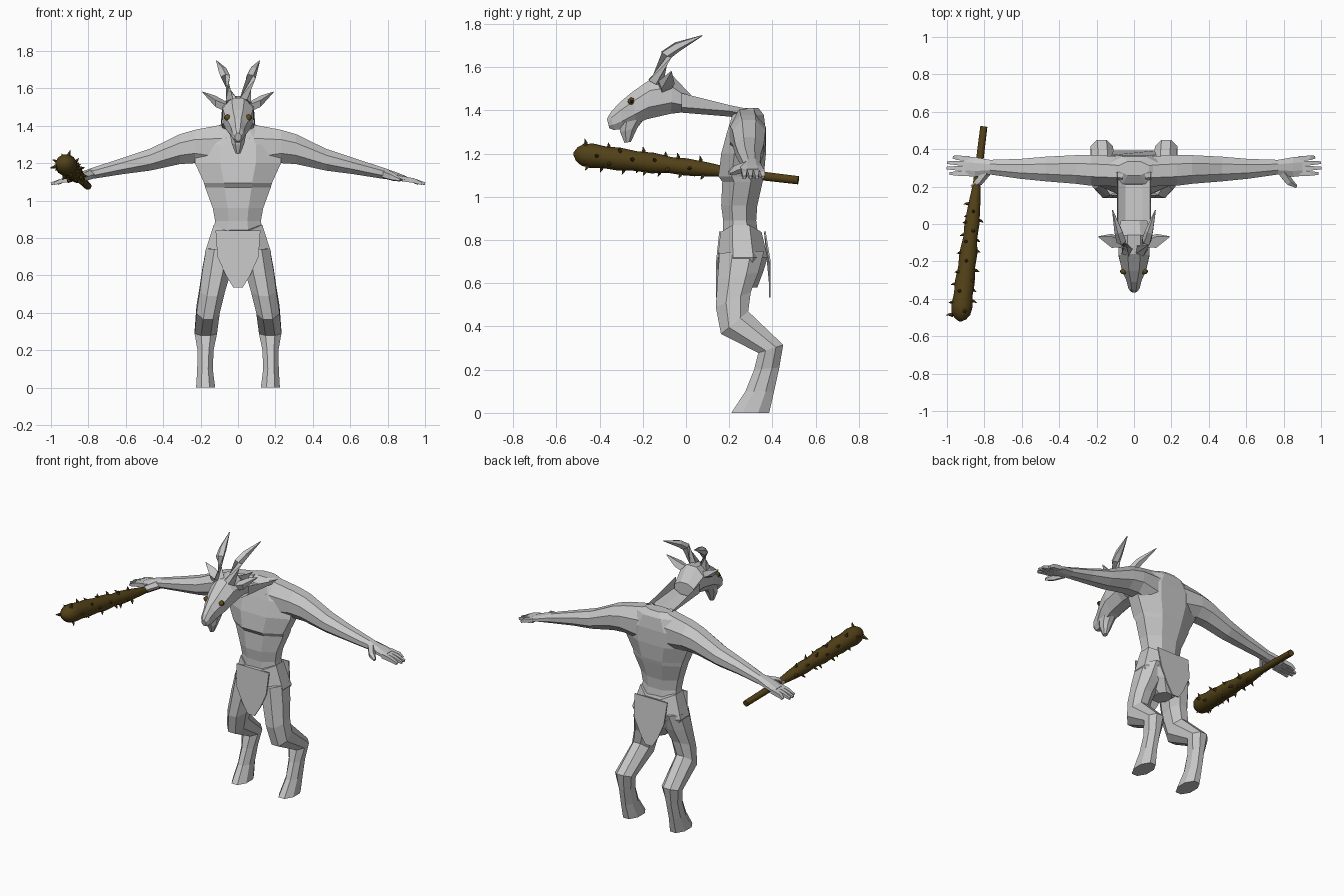
import bpy, bmesh, math, random
from mathutils import Vector as V

if "Cube" in bpy.data.objects:
    bpy.data.objects.remove(bpy.data.objects["Cube"])


def material(name, rgb):
    m = bpy.data.materials.new(name)
    m.use_nodes = True
    m.diffuse_color = (*rgb, 1)
    m.node_tree.nodes["Principled BSDF"].inputs["Base Color"].default_value = (*rgb, 1)
    return m


grey = material("pale grey", (0.57, 0.57, 0.57))
wood = material("dark wood", (0.085, 0.053, 0.009))
amber = material("dark amber", (0.12, 0.075, 0.01))
black = material("black", (0.01, 0.01, 0.01))


def finish(name, bm, mat, smooth=False, recalc=True):
    if recalc:
        bmesh.ops.recalc_face_normals(bm, faces=bm.faces)
    me = bpy.data.meshes.new(name)
    bm.to_mesh(me)
    bm.free()
    me.materials.append(mat)
    for p in me.polygons:
        p.use_smooth = smooth
    ob = bpy.data.objects.new(name, me)
    bpy.context.collection.objects.link(ob)
    return ob


def ring(c, u, v, n=8):
    """Polygon whose flat sides touch the half axes u and v."""
    k = 1 / math.cos(math.pi / n)
    angles = [(i + 0.5) * math.tau / n for i in range(n)]
    return [V(c) + V(u) * k * math.cos(a) + V(v) * k * math.sin(a) for a in angles]


def loft(bm, rings, caps=True):
    rows = [[bm.verts.new(p) for p in r] for r in rings]
    n = len(rows[0])
    for a, b in zip(rows, rows[1:]):
        for i in range(n):
            j = (i + 1) % n
            bm.faces.new((a[i], a[j], b[j], b[i]))
    if caps:
        bm.faces.new(rows[0])
        bm.faces.new(rows[-1])


def tube(bm, pts, radii, n=6):
    """Round limb along a path."""
    pts = [V(p) for p in pts]
    rings = []
    for i, (p, r) in enumerate(zip(pts, radii)):
        t = (pts[min(i + 1, len(pts) - 1)] - pts[max(i - 1, 0)]).normalized()
        ref = V((0, 0, 1)) if abs(t.z) < 0.9 else V((0, 1, 0))
        u = t.cross(ref).normalized()
        rings.append(ring(p, u * r, t.cross(u) * r, n))
    loft(bm, rings)


def level(z, hw, y0, y1):
    return ring((0, (y0 + y1) / 2, z), (hw, 0, 0), (0, (y1 - y0) / 2, 0))


def slant(front, back, x0, x1):
    """Ring between two (y, z) points, from x0 to x1."""
    f, b = V((0, *front)), V((0, *back))
    mid = V(((x0 + x1) / 2, 0, 0))
    return ring((f + b) / 2 + mid, ((x1 - x0) / 2, 0, 0), (b - f) / 2)


# Torso with a slight lip below the chest
bm = bmesh.new()
loft(bm, [level(*r) for r in [
    (0.78, 0.14, 0.17, 0.34), (0.89, 0.122, 0.172, 0.325), (0.96, 0.135, 0.163, 0.33),
    (1.07, 0.175, 0.168, 0.355), (1.095, 0.182, 0.15, 0.36), (1.2, 0.23, 0.163, 0.37),
    (1.3, 0.23, 0.19, 0.37), (1.38, 0.15, 0.215, 0.36), (1.412, 0.08, 0.26, 0.335)]])
finish("torso", bm, grey)

# Hip wrap, dipping at the centre of its upper edge
bm = bmesh.new()
hips = [level(*r) for r in [
    (0.81, 0.13, 0.16, 0.35), (0.72, 0.178, 0.15, 0.378), (0.66, 0.15, 0.165, 0.36),
    (0.58, 0.05, 0.2, 0.33)]]
for p in hips[0]:
    p.z += 0.06 * min(1, abs(p.x) / 0.12)
loft(bm, hips)
finish("hip_wrap", bm, grey)

# Hanging flaps, front and back
half = [(0.12, 0.84), (0.11, 0.7), (0.065, 0.6), (0.025, 0.535)]
for name, top_y, low_y in [("front_flap", 0.158, 0.143), ("back_flap", 0.365, 0.388)]:
    bm = bmesh.new()
    out = half + [(-x, z) for x, z in reversed(half)]
    rows = []
    for shift in (-0.004, 0.004):
        rows.append([V((x, (top_y if z > 0.8 else low_y) + shift, z)) for x, z in out])
    loft(bm, rows)
    finish(name, bm, grey)

# Neck: an open channel between the shoulders and the head
bm = bmesh.new()
rows = []
for y, top, low in [(0.3, 1.405, 1.355), (0.2, 1.425, 1.372), (-0.02, 1.48, 1.39)]:
    prof = [(0.09, top), (0.085, low + 0.025), (0.045, low)]
    prof = [(-x, z) for x, z in prof] + prof[::-1]
    rows.append([bm.verts.new((x, y, z)) for x, z in prof])
for a, b in zip(rows, rows[1:]):
    for i in range(len(a) - 1):
        bm.faces.new((a[i], a[i + 1], b[i + 1], b[i]))
finish("neck", bm, grey, recalc=False)

# Head and muzzle, from the nape forward
bm = bmesh.new()
loft(bm, [slant(low, top, -hw, hw) for top, low, hw in [
    ((0.02, 1.475), (0.02, 1.395), 0.07), ((-0.06, 1.56), (-0.07, 1.385), 0.085),
    ((-0.16, 1.548), (-0.18, 1.36), 0.082), ((-0.25, 1.485), (-0.23, 1.34), 0.066),
    ((-0.31, 1.435), (-0.29, 1.315), 0.04), ((-0.35, 1.39), (-0.335, 1.31), 0.03),
    ((-0.366, 1.36), (-0.355, 1.318), 0.016)]])
finish("head", bm, grey)
bm = bmesh.new()
loft(bm, [slant(f, b, -hw, hw) for f, b, hw in [
    ((-0.31, 1.34), (-0.19, 1.365), 0.042), ((-0.305, 1.3), (-0.225, 1.32), 0.034),
    ((-0.285, 1.25), (-0.255, 1.255), 0.013)]])
finish("jaw", bm, grey)

for s, side in [(1, "left"), (-1, "right")]:
    # Horn
    bm = bmesh.new()
    tube(bm, [(s * 0.035, -0.14, 1.53), (s * 0.068, -0.09, 1.66), (s * 0.082, -0.04, 1.695),
              (s * 0.115, 0.075, 1.747)], [0.03, 0.022, 0.019, 0.002], 5)
    finish(side + "_horn", bm, grey)

    # Ear
    bm = bmesh.new()
    loft(bm, [ring((s * x, y, z), (0, ry, ry * 0.4), (0, -rz * 0.4, rz), 4) for x, y, z, ry, rz in [
        (0.06, -0.1, 1.5, 0.018, 0.02), (0.12, -0.09, 1.53, 0.03, 0.018),
        (0.19, -0.068, 1.58, 0.002, 0.002)]])
    finish(side + "_ear", bm, grey)

    # Eye and pupil
    for part, x, r, mat in [("eye", 0.056, 0.017, amber), ("pupil", 0.068, 0.008, black)]:
        bm = bmesh.new()
        bmesh.ops.create_uvsphere(bm, u_segments=10, v_segments=6, radius=r)
        bmesh.ops.translate(bm, verts=bm.verts, vec=(s * x, -0.253, 1.443))
        finish(f"{side}_{part}", bm, mat, True)

    # Arm with shoulder and palm
    bm = bmesh.new()
    loft(bm, [ring((s * x, (y0 + y1) / 2, (z0 + z1) / 2), (0, (y1 - y0) / 2, 0),
                   (0, 0, (z1 - z0) / 2)) for x, z0, z1, y0, y1 in [
        (0.06, 1.15, 1.41, 0.2, 0.36), (0.23, 1.2, 1.378, 0.205, 0.37),
        (0.31, 1.195, 1.355, 0.215, 0.368), (0.47, 1.16, 1.277, 0.228, 0.36),
        (0.61, 1.142, 1.23, 0.242, 0.348), (0.77, 1.117, 1.178, 0.265, 0.343),
        (0.85, 1.107, 1.15, 0.252, 0.357), (0.9, 1.1, 1.13, 0.257, 0.36)]])
    finish(side + "_arm", bm, grey)

    # Fingers and thumb
    bm = bmesh.new()
    for i, tip in enumerate([0.985, 1.0, 0.998, 0.965]):
        y = 0.27 + 0.026 * i
        tube(bm, [(s * 0.88, y, 1.117), (s * 0.94, y + 0.002 * i, 1.106),
                  (s * tip, y + 0.003 * i, 1.09)], [0.014, 0.012, 0.007], 4)
    tube(bm, [(s * 0.79, 0.28, 1.14), (s * 0.83, 0.225, 1.125), (s * 0.868, 0.2, 1.11)],
         [0.022, 0.018, 0.007], 5)
    finish(side + "_fingers", bm, grey)

    # Leg with backward hock and flared hoof
    bm = bmesh.new()
    loft(bm, [slant(f, b, s * x0, s * x1) for f, b, x0, x1 in [
        ((0.155, 0.74), (0.362, 0.75), 0.02, 0.17), ((0.146, 0.62), (0.335, 0.65), 0.035, 0.19),
        ((0.138, 0.49), (0.3, 0.56), 0.07, 0.205), ((0.162, 0.365), (0.288, 0.47), 0.098, 0.222),
        ((0.335, 0.278), (0.45, 0.315), 0.112, 0.232), ((0.315, 0.2), (0.432, 0.21), 0.13, 0.217),
        ((0.275, 0.1), (0.408, 0.1), 0.135, 0.218), ((0.21, 0), (0.385, 0), 0.122, 0.224)]])
    finish(side + "_leg", bm, grey)

# Club, from the grip to the rounded head
grip, head = V((-0.803, 0.52, 1.077)), V((-0.93, -0.52, 1.2))
profile = [(0, 0.019), (0.3, 0.021), (0.4, 0.032), (0.5, 0.04), (0.57, 0.037), (0.65, 0.048),
           (0.72, 0.045), (0.8, 0.053), (0.86, 0.05), (0.92, 0.057), (0.96, 0.05),
           (0.985, 0.032), (1, 0.008)]
bm = bmesh.new()
tube(bm, [grip.lerp(head, t) for t, r in profile], [r for t, r in profile], 12)
club = finish("club", bm, wood, True)
club.data.polygons[-2].use_smooth = False

# Spikes spiralling around the club
random.seed(4)
axis = (head - grip).normalized()
u = axis.cross(V((0, 0, 1))).normalized()
v = axis.cross(u)
bm = bmesh.new()
for i in range(30):
    t = 0.4 + 0.57 * i / 29
    a = i * 2.4 + random.uniform(-0.3, 0.3)
    d = u * math.cos(a) + v * math.sin(a)
    r = 0.03 + 0.022 * (t - 0.4) / 0.55
    p = grip.lerp(head, t)
    tube(bm, [p + d * (r - 0.008), p + d * (r + 0.012), p + d * (r + 0.028) + axis * 0.006],
         [0.011, 0.006, 0.001], 5)
finish("club_spikes", bm, wood)
